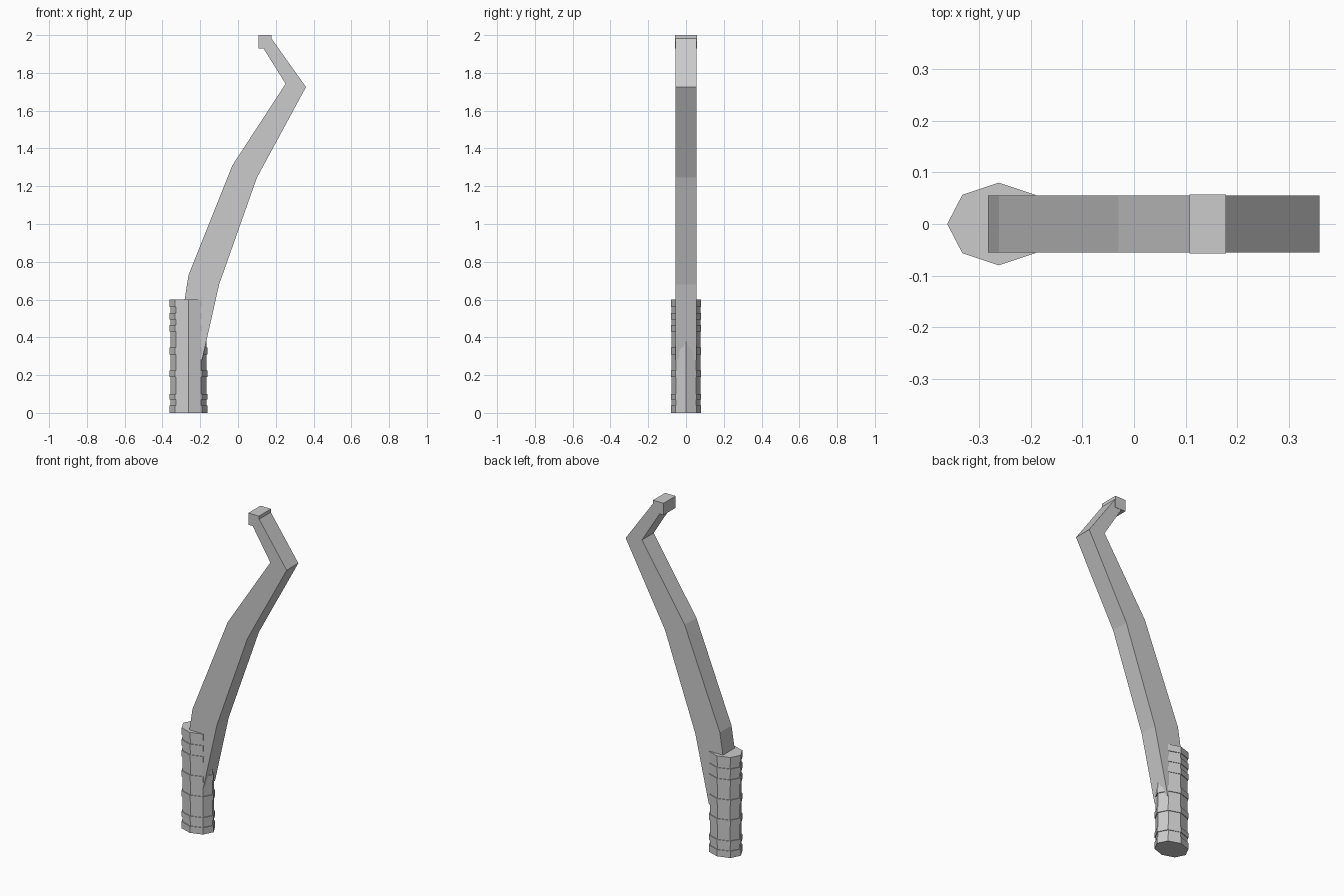
import bpy, math

if "Cube" in bpy.data.objects:
    bpy.data.objects.remove(bpy.data.objects["Cube"])


def make_object(name, verts, faces):
    mesh = bpy.data.meshes.new(name)
    mesh.from_pydata(verts, [], faces)
    mesh.update()
    obj = bpy.data.objects.new(name, mesh)
    bpy.context.collection.objects.link(obj)
    return obj


def loft(name, rings):
    """Skin equal-length rings and close both ends."""
    n = len(rings[0])
    verts = [p for ring in rings for p in ring]
    faces = [(r * n + i, r * n + (i + 1) % n, (r + 1) * n + (i + 1) % n, (r + 1) * n + i)
             for r in range(len(rings) - 1) for i in range(n)]
    faces.append(tuple(reversed(range(n))))
    faces.append(tuple(range(len(verts) - n, len(verts))))
    return make_object(name, verts, faces)


def rect(left, right, half):
    (xl, zl), (xr, zr) = left, right
    return [(xl, -half, zl), (xr, -half, zr), (xr, half, zr), (xl, half, zl)]


# bent bar: left and right edge points of the profile, bottom to top
bar_edges = [((-0.32, 0.36), (-0.19, 0.28)),
             ((-0.262, 0.73), (-0.10, 0.68)),
             ((-0.03, 1.31), (0.10, 1.245)),
             ((0.252, 1.742), (0.36, 1.725)),
             ((0.135, 1.93), (0.175, 1.985))]
loft("bent_bar", [rect(a, b, 0.055) for a, b in bar_edges])

# small square block on the tip
loft("tip_block", [rect((0.108, z), (0.178, z), 0.057) for z in (1.93, 2.0)])


# eight-sided wrapped grip with raised bands
def octagon(z, s):
    return [(-0.262 + 0.1 * s * math.cos(i * math.pi / 4),
             0.08 * s * math.sin(i * math.pi / 4), z) for i in range(8)]


bands = [(0.0, 0.04), (0.07, 0.10), (0.19, 0.225), (0.31, 0.345),
         (0.43, 0.465), (0.495, 0.53), (0.56, 0.60)]
rings = []
for k, (low, high) in enumerate(bands):
    if k > 0:
        rings.append(octagon(low, 0.95))
    rings += [octagon(low, 1.0), octagon(high, 1.0)]
    if k < len(bands) - 1:
        rings.append(octagon(high, 0.95))
loft("grip", rings)
